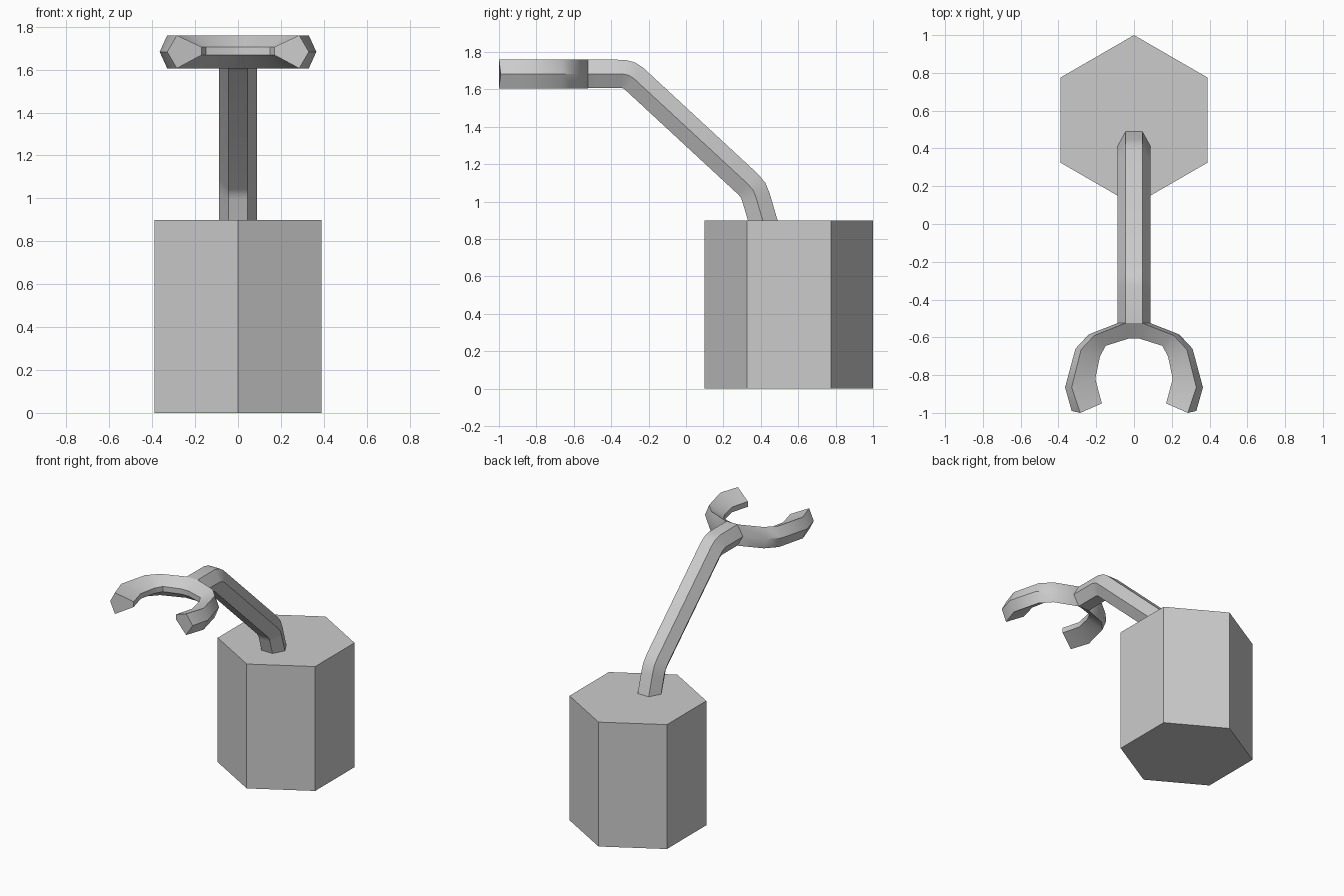
import bpy, bmesh, math
from mathutils import Vector

if "Cube" in bpy.data.objects:
    bpy.data.objects.remove(bpy.data.objects["Cube"])


def loft(name, rings, cap_start=True, cap_end=True):
    """Skin a list of equal-length point rings into one object."""
    bm = bmesh.new()
    rows = [[bm.verts.new(p) for p in ring] for ring in rings]
    n = len(rows[0])
    for a, b in zip(rows, rows[1:]):
        for i in range(n):
            j = (i + 1) % n
            bm.faces.new((a[i], a[j], b[j], b[i]))
    if cap_start:
        bm.faces.new(rows[0][::-1])
    if cap_end:
        bm.faces.new(rows[-1])
    bmesh.ops.recalc_face_normals(bm, faces=bm.faces[:])
    mesh = bpy.data.meshes.new(name)
    bm.to_mesh(mesh)
    bm.free()
    obj = bpy.data.objects.new(name, mesh)
    bpy.context.collection.objects.link(obj)
    return obj


def smooth(obj):
    bpy.ops.object.select_all(action='DESELECT')
    obj.select_set(True)
    bpy.context.view_layer.objects.active = obj
    bpy.ops.object.shade_smooth_by_angle(angle=math.radians(30))


# Base: hexagonal block with a corner to the front
bpy.ops.mesh.primitive_cylinder_add(vertices=6, radius=0.45, depth=0.9,
                                    location=(0, 0.55, 0.45))
bpy.context.object.name = "base"

# Arm: hexagonal bar swept along a bent path (y, z)
path = [Vector(p) for p in ((0.425, 0.85), (0.375, 1.02), (0.36, 1.06),
                            (0.33, 1.095), (-0.275, 1.655), (-0.302, 1.674),
                            (-0.335, 1.683), (-0.528, 1.683))]
rings = []
for i, p in enumerate(path):
    before = (p - path[i - 1]).normalized() if i else None
    after = (path[i + 1] - p).normalized() if i < len(path) - 1 else None
    t = ((before or after) + (after or before)).normalized()
    normal = Vector((t.y, -t.x))
    ring = []
    for k in range(6):
        a = k * math.pi / 3
        q = p + normal * 0.088 * math.sin(a)
        ring.append((0.088 * math.cos(a), q.x, q.y))
    rings.append(ring)
smooth(loft("arm", rings, cap_end=False))

# Claw: C-shaped jaw, wedge section thinning to a narrow inner edge
# each station: outer ridge, top crest and inner edge in plan
stations = [((0.088, -0.525), (0.045, -0.525), (0.03, -0.607)),
            ((0.24, -0.585), (0.21, -0.59), (0.15, -0.645)),
            ((0.31, -0.66), (0.28, -0.665), (0.18, -0.70)),
            ((0.365, -0.865), (0.33, -0.865), (0.205, -0.82)),
            ((0.33, -0.99), (0.285, -1.0), (0.17, -0.95))]


def section(station, side):
    outer, crest, inner = station
    plan = ((outer, 1.683), (crest, 1.76), (inner, 1.706),
            (inner, 1.668), (crest, 1.606))
    return [(side * x, y, z) for (x, y), z in plan]


smooth(loft("claw", [section(s, -1) for s in reversed(stations)]
            + [section(s, 1) for s in stations]))
